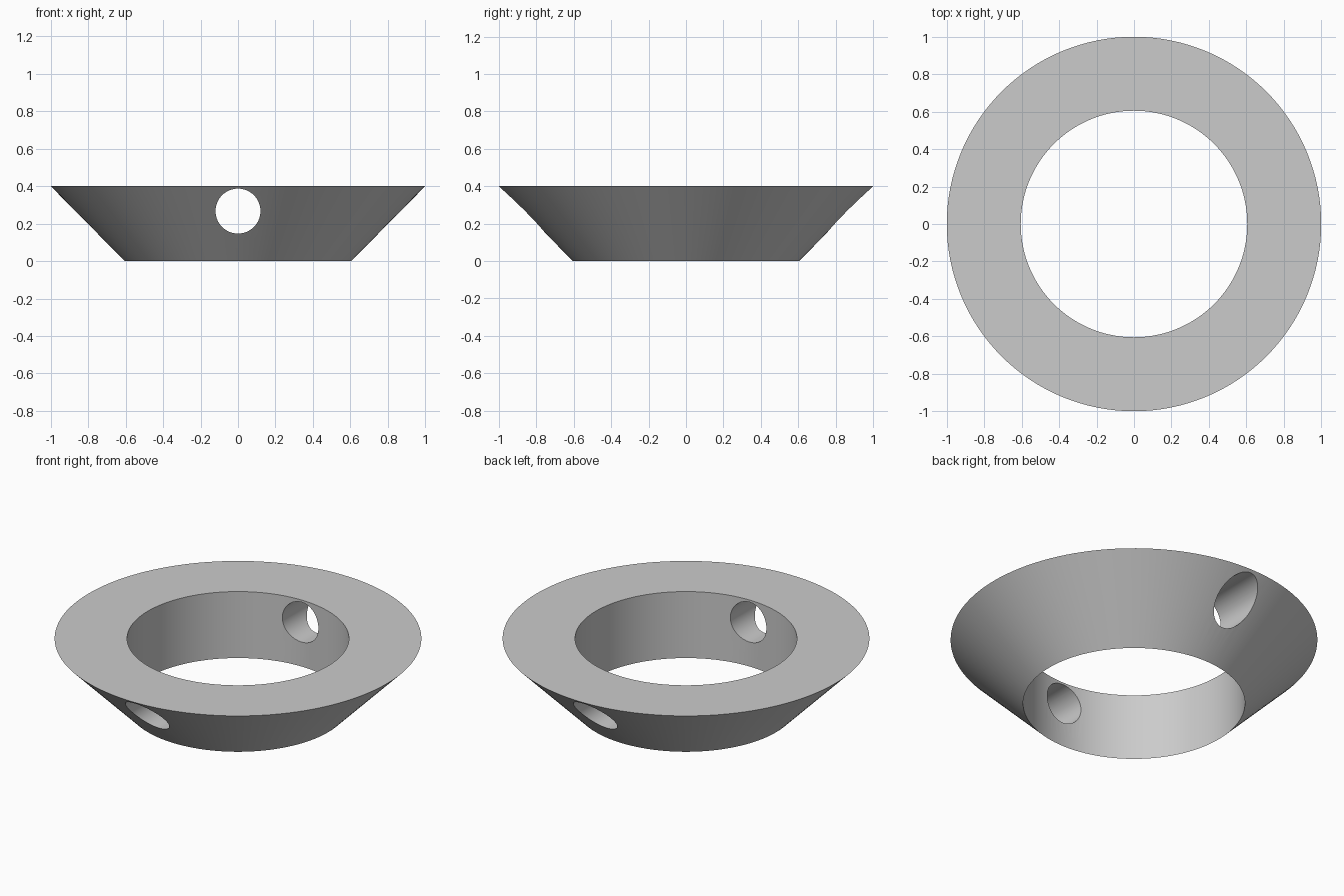
import bpy, bmesh, math
from mathutils import Matrix, Vector

old = bpy.data.objects.get("Cube")
if old:
    bpy.data.objects.remove(old)

BORE, RIM, HEIGHT = 0.605, 1.0, 0.4
HOLE_R, HOLE_Z = 0.12, 0.267

grey = bpy.data.materials.new("plain grey")
grey.use_nodes = True
colour = (0.6, 0.6, 0.6, 1)
grey.diffuse_color = colour
grey.node_tree.nodes["Principled BSDF"].inputs["Base Color"].default_value = colour


def add_object(name, bm):
    bmesh.ops.recalc_face_normals(bm, faces=bm.faces)
    mesh = bpy.data.meshes.new(name)
    bm.to_mesh(mesh)
    bm.free()
    mesh.materials.append(grey)
    obj = bpy.data.objects.new(name, mesh)
    bpy.context.collection.objects.link(obj)
    return obj


# Tapered ring: a triangular section revolved about the vertical axis
bm = bmesh.new()
section = [bm.verts.new((r, 0, z)) for r, z in ((BORE, 0), (RIM, HEIGHT), (BORE, HEIGHT))]
edges = [bm.edges.new((section[i], section[(i + 1) % 3])) for i in range(3)]
bmesh.ops.spin(bm, geom=section + edges, cent=(0, 0, 0), axis=(0, 0, 1),
               angle=math.tau, steps=128, use_merge=True)
bmesh.ops.remove_doubles(bm, verts=bm.verts, dist=1e-5)
ring = add_object("tapered_ring", bm)

# Cross hole running from front to back
bm = bmesh.new()
place = Matrix.Translation(Vector((0, 0, HOLE_Z))) @ Matrix.Rotation(math.pi / 2, 4, "X")
bmesh.ops.create_cone(bm, cap_ends=True, segments=64, radius1=HOLE_R,
                      radius2=HOLE_R, depth=3, matrix=place)
cutter = add_object("cross_hole_cutter", bm)

drill = ring.modifiers.new("cross_hole", "BOOLEAN")
drill.operation = "DIFFERENCE"
drill.solver = "EXACT"
drill.object = cutter

# Bake the cut, then smooth the curved walls and keep the rims sharp
bpy.ops.object.select_all(action="DESELECT")
bpy.context.view_layer.objects.active = ring
ring.select_set(True)
bpy.ops.object.modifier_apply(modifier=drill.name)
bpy.data.objects.remove(cutter)
bpy.ops.object.shade_smooth_by_angle(angle=math.radians(30))
